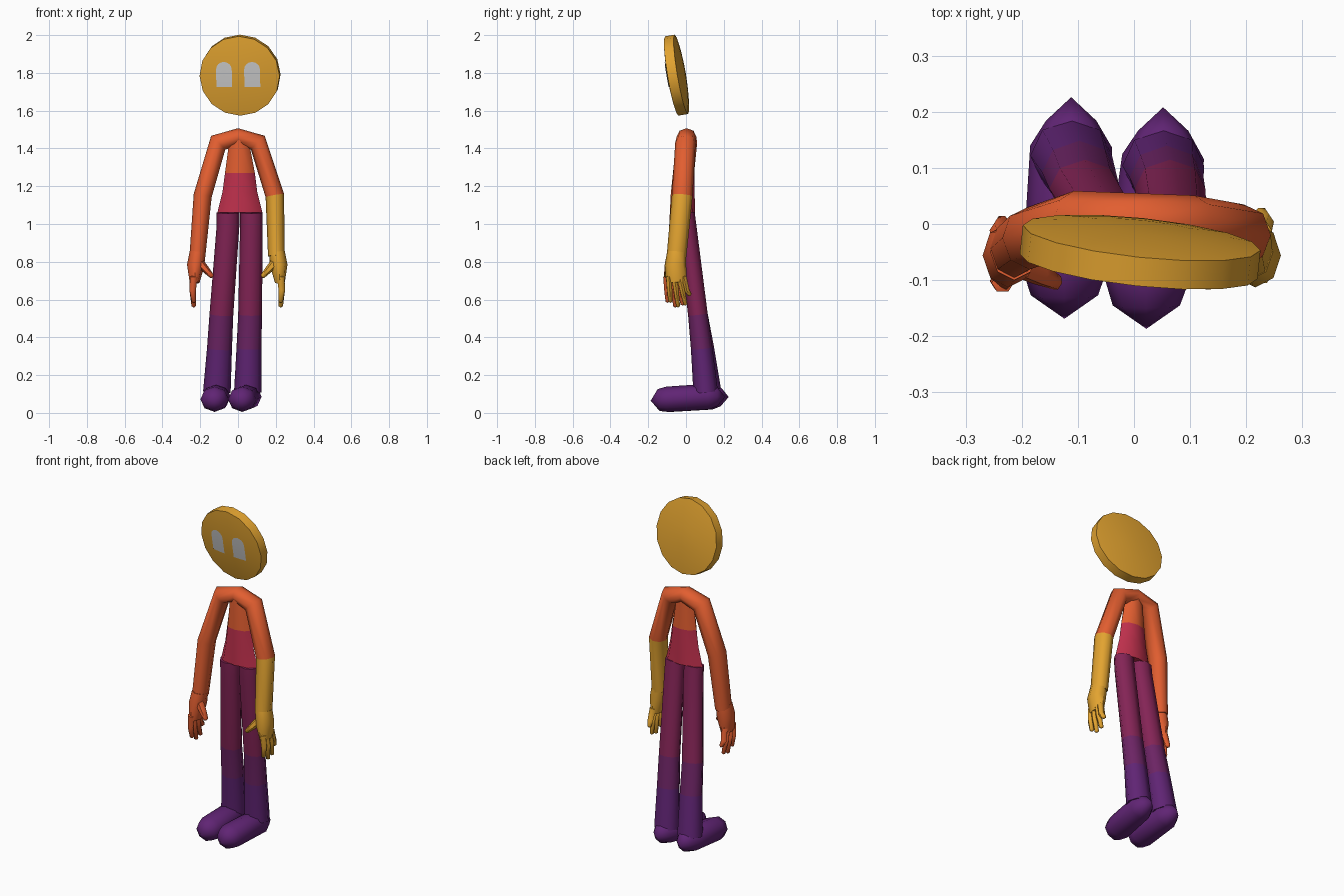
import bpy, bmesh, math
from mathutils import Vector, Matrix

if "Cube" in bpy.data.objects:
    bpy.data.objects.remove(bpy.data.objects["Cube"])


def make_colour(name, rgb):
    lin = [((c / 255 + 0.055) / 1.055) ** 2.4 for c in rgb]
    m = bpy.data.materials.new(name)
    m.diffuse_color = (*lin, 1)
    m.use_nodes = True
    m.node_tree.nodes["Principled BSDF"].inputs["Base Color"].default_value = m.diffuse_color
    return m


GOLD = make_colour("gold", (226, 163, 48))
ORANGE = make_colour("orange", (226, 94, 48))
CRIMSON = make_colour("crimson", (190, 48, 76))
PLUM = make_colour("plum", (132, 36, 86))
VIOLET = make_colour("dark_violet", (108, 36, 100))
PURPLE = make_colour("purple", (96, 36, 116))
GREY = make_colour("light_grey", (205, 205, 205))


def finish(name, bm, mats, angle=60):
    bmesh.ops.recalc_face_normals(bm, faces=bm.faces)
    me = bpy.data.meshes.new(name)
    bm.to_mesh(me)
    bm.free()
    for m in mats:
        me.materials.append(m)
    ob = bpy.data.objects.new(name, me)
    bpy.context.collection.objects.link(ob)
    bpy.ops.object.select_all(action='DESELECT')
    ob.select_set(True)
    bpy.context.view_layer.objects.active = ob
    bpy.ops.object.shade_smooth_by_angle(angle=math.radians(angle))
    return ob


def tube(name, path, mats, bands=None, ref=(0, 1, 0), sides=8, tip=0.0, angle=60):
    """Loft through (x, y, z, radius across, radius along ref); tip > 0 points the ends."""
    bm = bmesh.new()
    pts = [Vector(p[:3]) for p in path]
    rings = []
    for i, p in enumerate(path):
        a = (pts[i] - pts[i - 1]).normalized() if i else None
        b = (pts[i + 1] - pts[i]).normalized() if i < len(pts) - 1 else None
        a, b = a or b, b or a
        t = (a + b).normalized()
        u = Vector(ref)
        u = (u - t * u.dot(t)).normalized()
        v = t.cross(u)
        miter = 1 / max(t.dot(a), 0.5)
        rings.append([bm.verts.new(pts[i] + v * (p[3] * miter * math.cos(k * math.tau / sides))
                                   + u * (p[4] * math.sin(k * math.tau / sides)))
                      for k in range(sides)])
    for i in range(len(rings) - 1):
        for k in range(sides):
            n = (k + 1) % sides
            f = bm.faces.new((rings[i][k], rings[i][n], rings[i + 1][n], rings[i + 1][k]))
            f.material_index = bands[i] if bands else 0
    # end caps
    for e, inner in ((0, 1), (-1, -2)):
        d = (pts[e] - pts[inner]).normalized()
        apex = bm.verts.new(pts[e] + d * tip)
        for k in range(sides):
            f = bm.faces.new((rings[e][k], rings[e][(k + 1) % sides], apex))
            f.material_index = bands[e] if bands else 0
    return finish(name, bm, mats, angle)


# arms: one tube running over the shoulders, one forearm gold
tube("arms_and_shoulders", [
    (-0.215, -0.045, 0.83, 0.042, 0.052), (-0.187, -0.025, 1.15, 0.048, 0.056),
    (-0.105, 0.003, 1.43, 0.046, 0.056), (0.0, 0.003, 1.462, 0.043, 0.052),
    (0.105, -0.003, 1.43, 0.046, 0.054), (0.195, -0.02, 1.15, 0.049, 0.055),
    (0.203, -0.05, 0.83, 0.044, 0.052)], [ORANGE, GOLD], [0, 0, 0, 0, 0, 1])

# torso, orange chest over crimson waist
tube("torso", [
    (0.005, 0, 1.45, 0.05, 0.042), (0.01, 0, 1.27, 0.079, 0.045),
    (0.01, 0, 1.17, 0.092, 0.046), (0.01, 0, 1.06, 0.119, 0.047)],
    [ORANGE, CRIMSON], [0, 1, 1])

# hands: palm, thumb and four fingers
for side, s, mat, px, lean, back in (("left", -1, ORANGE, 0.222, 0.0, -0.015),
                                     ("right", 1, GOLD, 0.214, 0.0, 0.0)):
    tube(side + "_palm", [
        (s * (px - 0.008), -0.05, 0.85, 0.042, 0.05),
        (s * (px + 0.002), -0.056, 0.78, 0.046, 0.057),
        (s * (px + 0.008), -0.05 + back, 0.69, 0.026, 0.054)], [mat])
    tube(side + "_thumb", [
        (s * (px - 0.015), -0.07, 0.80, 0.024, 0.026),
        (s * (px - 0.055), -0.09, 0.755, 0.019, 0.021),
        (s * (px - 0.085), -0.105, 0.722, 0.012, 0.014)], [mat], sides=6, tip=0.006)
    for j, (y0, y1, z1) in enumerate(((-0.09, -0.083, 0.59), (-0.062, -0.042, 0.565),
                                      (-0.034, -0.003, 0.575), (-0.012, 0.02, 0.625))):
        tube(f"{side}_finger_{j + 1}", [
            (s * (px + 0.012), y0 + back, 0.72, 0.02, 0.018),
            (s * (px + 0.018), (y0 + y1) / 2 + back, 0.65, 0.017, 0.016),
            (s * (px + 0.012), y1 + back, z1, 0.012, 0.012)], [mat], sides=6, tip=0.008)

# legs with colour bands, and feet
for side, hip, knee, shin, heel, toe, dy in (
        ("left", -0.053, -0.088, -0.098, -0.112, -0.124, 0.008),
        ("right", 0.071, 0.064, 0.058, 0.052, 0.022, -0.01)):
    tube(side + "_leg", [
        (hip, 0.0, 1.06, 0.06, 0.046), (hip, 0.006, 0.99, 0.06, 0.049),
        (knee, 0.063, 0.52, 0.063, 0.052), (shin, 0.088 + dy / 2, 0.34, 0.066, 0.057),
        (heel, 0.114 + dy, 0.11, 0.073, 0.065)],
        [PLUM, VIOLET, PURPLE], [0, 0, 1, 2])
    tube(side + "_foot", [
        (heel, 0.176 + dy, 0.085, 0.05, 0.045), (heel, 0.13 + dy, 0.086, 0.068, 0.073),
        (toe, -0.09 + dy, 0.072, 0.067, 0.075), (toe, -0.135 + dy, 0.068, 0.058, 0.06)],
        [PURPLE], ref=(1, 0, 0), tip=0.042)

# head: domed disc, tipped forward and turned a little
R, RIM, DOME = 0.213, 0.026, 0.017


def dome(r):
    return RIM + DOME * (1 - (r / R) ** 2)


radii = [0.06, 0.12, 0.17, 0.2, R]
profile = [(0, -dome(r), 0, r, r) for r in radii]
profile += [(0, -y, 0, r, r) for _, y, _, r, _ in reversed(profile)]
pose = (Matrix.Translation((0.011, -0.05, 1.788)) @ Matrix.Rotation(math.radians(-6), 4, 'Z')
        @ Matrix.Rotation(math.radians(9.5), 4, 'X'))
head = tube("head", profile, [GOLD], ref=(1, 0, 0), sides=16, tip=0.002, angle=45)
head.matrix_world = pose

# eyes: arched plates following the face
for side, cx in (("left", -0.081), ("right", 0.069)):
    bm = bmesh.new()
    outline = [(-0.042, -0.062), (0.042, -0.062)]
    outline += [(0.042 * math.cos(a), 0.032 + 0.04 * math.sin(a))
                for a in (math.pi * k / 8 for k in range(9))]

    def on_face(x, z):
        x, z = x + cx, z + 0.006
        return bm.verts.new((x, -dome(math.hypot(x, z)) - 0.004, z))
    mid = on_face(0, 0)
    rim = [on_face(*p) for p in outline]
    for k in range(len(rim)):
        bm.faces.new((mid, rim[k], rim[(k + 1) % len(rim)]))
    eye = finish(side + "_eye", bm, [GREY])
    # face the plate outwards
    if eye.data.polygons[0].normal.y > 0:
        eye.data.flip_normals()
    eye.matrix_world = pose
